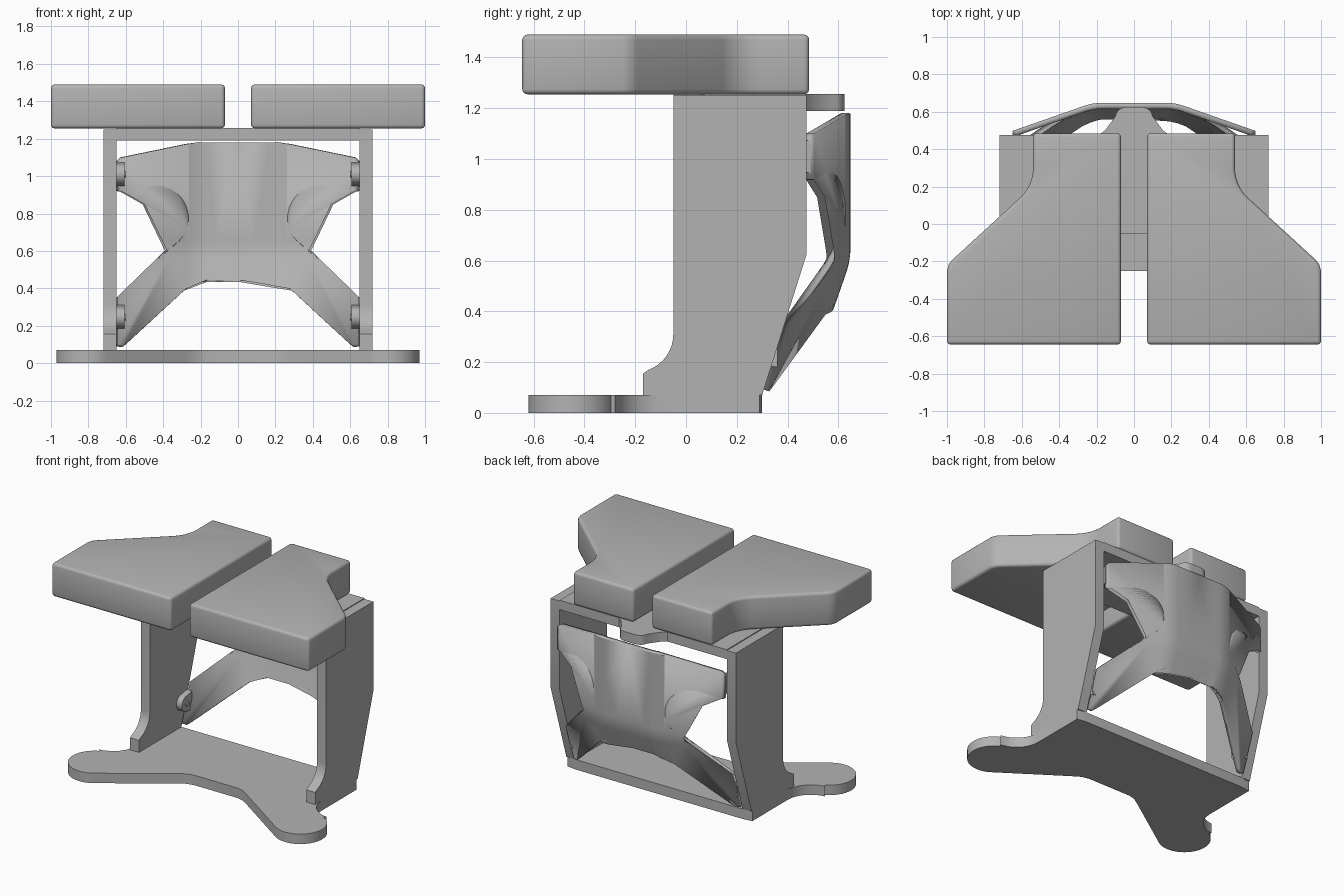
import bpy, bmesh
from math import cos, sin, radians
from mathutils import Vector

cube = bpy.data.objects.get("Cube")
if cube:
    bpy.data.objects.remove(cube, do_unlink=True)

GREY = (0.45, 0.45, 0.45, 1)
grey = bpy.data.materials.new("plain grey")
grey.use_nodes = True
grey.diffuse_color = GREY
grey.node_tree.nodes["Principled BSDF"].inputs["Base Color"].default_value = GREY


def arc(cx, cy, r, start, end, steps=10):
    angles = [radians(start + (end - start) * i / steps) for i in range(steps + 1)]
    return [(cx + r * cos(a), cy + r * sin(a)) for a in angles]


def both_sides(half):
    """Close a half outline (x >= 0) with its mirror image."""
    return half + [(-x, y) for x, y in reversed(half) if x > 0]


def finish(name, bm):
    mesh = bpy.data.meshes.new(name)
    bm.to_mesh(mesh)
    bm.free()
    obj = bpy.data.objects.new(name, mesh)
    bpy.context.collection.objects.link(obj)
    mesh.materials.append(grey)
    bpy.ops.object.select_all(action="DESELECT")
    obj.select_set(True)
    bpy.context.view_layer.objects.active = obj
    bpy.ops.object.shade_smooth_by_angle(angle=radians(35))
    return obj


def prism(name, outline, lo, hi, axis="z", bevel=0, mirror=False):
    """Extrude an outline along z (points are x, y) or along x (points are y, z)."""
    for side in ((1, -1) if mirror else (1,)):
        bm = bmesh.new()
        if axis == "z":
            pts = [Vector((side * a, b, lo)) for a, b in outline]
            move = Vector((0, 0, hi - lo))
        else:
            pts = [Vector((side * lo, a, b)) for a, b in outline]
            move = Vector((side * (hi - lo), 0, 0))
        face = bm.faces.new([bm.verts.new(p) for p in pts])
        out = bmesh.ops.extrude_face_region(bm, geom=[face])
        moved = [v for v in out["geom"] if isinstance(v, bmesh.types.BMVert)]
        bmesh.ops.translate(bm, verts=moved, vec=move)
        bmesh.ops.recalc_face_normals(bm, faces=bm.faces)
        if bevel:
            edges = [e for e in bm.edges if e.calc_face_angle(0) > radians(50)]
            bmesh.ops.bevel(bm, geom=edges, offset=bevel, segments=3,
                            profile=0.5, affect="EDGES")
        prefix = {1: "left_", -1: "right_"}[side] if mirror else ""
        finish(prefix + name, bm)


# Base plate with two rounded front feet
base = [(0, -0.25), (0.17, -0.25), (0.22, -0.262), (0.28, -0.30)]
base += arc(0.80, -0.45, 0.17, 232, 425, 20)
base += arc(0.90, -0.10, 0.18, 265, 180, 8)
base += [(0.72, 0.29), (0.65, 0.30), (0, 0.30)]
prism("base_plate", both_sides(base), 0, 0.07)

# Side panels with a swept front foot
panel = [(-0.17, 0.07), (-0.17, 0.155)] + arc(-0.20, 0.31, 0.15, -70, 0, 8)
panel += [(-0.05, 1.25), (0.475, 1.25), (0.475, 0.625), (0.30, 0.07)]
prism("side_panel", panel, 0.65, 0.72, axis="x", mirror=True)

# Top panel with a rounded rear tongue
top = [(0, -0.05), (0.65, -0.05), (0.65, 0.475), (0.19, 0.475), (0.155, 0.50),
       (0.10, 0.575)] + arc(0.04, 0.56, 0.065, 35, 90, 5) + [(0, 0.625)]
prism("top_panel", both_sides(top), 1.19, 1.256)

# Two seat pads
pad = [(0.07, -0.645), (1, -0.645), (1, -0.25), (0.99, -0.215), (0.97, -0.19)]
pad += arc(0.76, 0.30, 0.22, 225, 180, 8) + [(0.54, 0.485), (0.07, 0.485)]
prism("seat_pad", pad, 1.255, 1.49, bevel=0.02, mirror=True)


# Folded back brace: a flat cut-out bent along soft fold lines
def bend(t, r=0.05):
    return 0 if t < -r else t if t > r else (t + r) ** 2 / (4 * r)


brace = [(0, 1.18), (0.22, 1.18), (0.28, 1.172), (0.63, 1.10), (0.65, 1.08),
         (0.65, 0.92), (0.63, 0.917), (0.50, 0.945)]
brace += arc(0.45, 0.775, 0.175, 80, 225, 16)
brace += [(0.65, 0.35), (0.65, 0.09), (0.62, 0.085), (0.60, 0.10)]
brace += arc(0.165, 0.25, 0.185, 48, 90, 8) + [(0, 0.435)]
bm = bmesh.new()
bm.faces.new([bm.verts.new((x, 0, z)) for x, z in both_sides(brace)])
bmesh.ops.triangulate(bm, faces=bm.faces)
folds = [(Vector((s * (0.22 + d), 0, 0)), Vector((1, 0, 0)))
         for s in (1, -1) for d in (-0.05, -0.02, 0.02, 0.05)]
folds += [(Vector((0, 0, 0.6 + d)), Vector((0, 0, 1))) for d in (-0.05, -0.02, 0.02, 0.05)]
for co, no in folds:
    bmesh.ops.bisect_plane(bm, geom=bm.verts[:] + bm.edges[:] + bm.faces[:],
                           plane_co=co, plane_no=no)
for v in bm.verts:
    v.co.y = 0.648 - 0.35 * bend(abs(v.co.x) - 0.22) - 0.35 * bend(0.6 - v.co.z)
for f in bm.faces:
    f.normal_update()
    if f.normal.y < 0:
        f.normal_flip()
thick = finish("back_brace", bm).modifiers.new("thickness", "SOLIDIFY")
thick.thickness = 0.032
thick.offset = -1

# Hinge lugs with pins, joining the brace to the side panels
for level, y, z in (("upper", 0.43, 1.01), ("lower", 0.30, 0.245)):
    lug = arc(y, z, 0.055, 90, 270, 10) + [(y + 0.06, z - 0.065), (y + 0.06, z + 0.065)]
    prism(level + "_hinge_lug", lug, 0.608, 0.65, axis="x", mirror=True)
    prism(level + "_hinge_pin", arc(y, z, 0.018, 0, 330, 11), 0.60, 0.608,
          axis="x", mirror=True)
